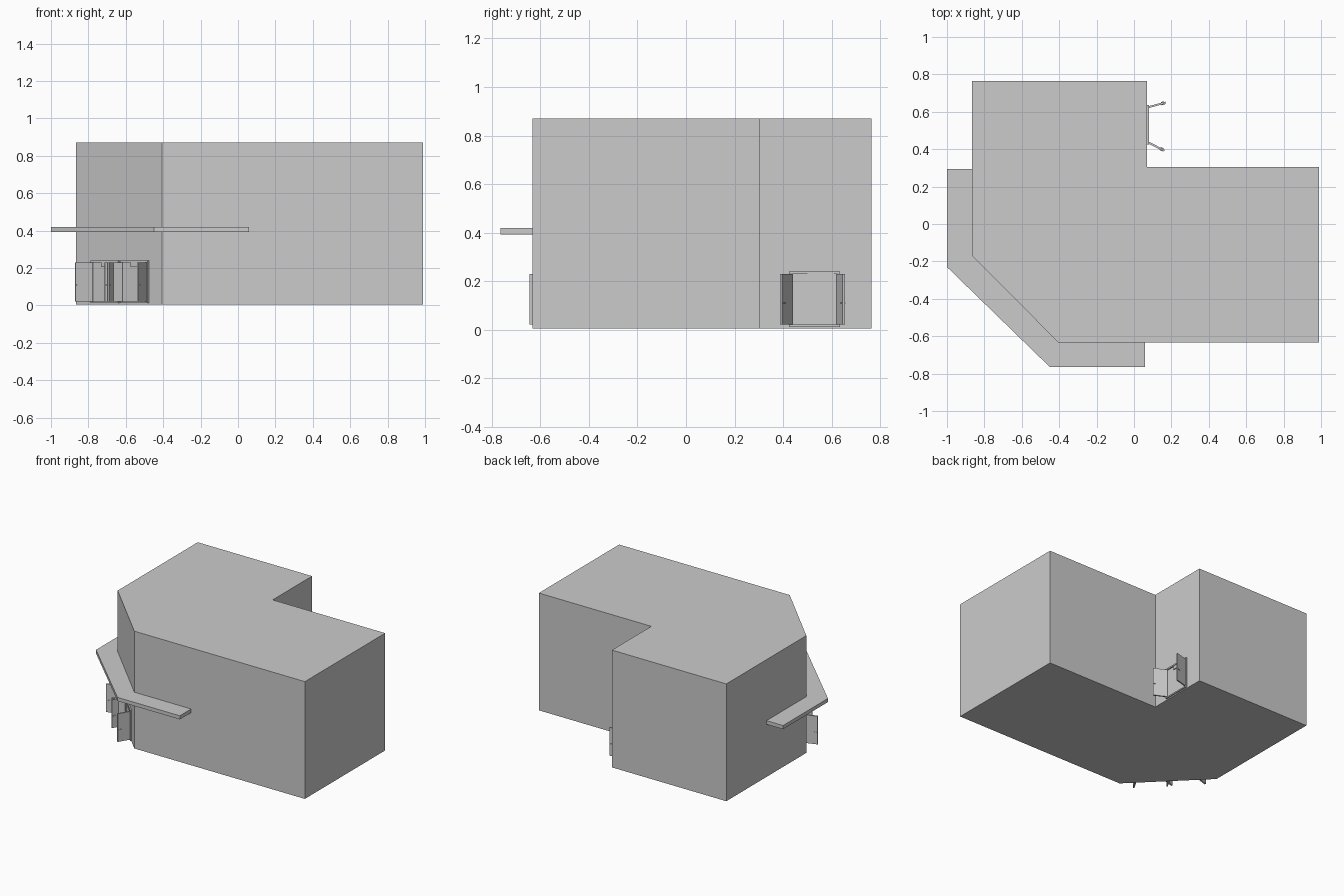
import bpy, bmesh
from math import radians
from mathutils import Matrix, Vector

if "Cube" in bpy.data.objects:
    bpy.data.objects.remove(bpy.data.objects["Cube"])


def prism(name, pts, z0, z1):
    # Extrude a flat outline between two heights
    bm = bmesh.new()
    face = bm.faces.new([bm.verts.new((x, y, z0)) for x, y in pts])
    ext = bmesh.ops.extrude_face_region(bm, geom=[face])
    top = [v for v in ext["geom"] if isinstance(v, bmesh.types.BMVert)]
    bmesh.ops.translate(bm, verts=top, vec=(0, 0, z1 - z0))
    bmesh.ops.recalc_face_normals(bm, faces=bm.faces[:])
    return finish(name, bm)


def finish(name, bm):
    me = bpy.data.meshes.new(name)
    bm.to_mesh(me)
    bm.free()
    ob = bpy.data.objects.new(name, me)
    bpy.context.collection.objects.link(ob)
    return ob


def box(name, lo, hi, matrix):
    lo, hi = Vector(lo), Vector(hi)
    bm = bmesh.new()
    bmesh.ops.create_cube(bm, size=1)
    size = Matrix.Diagonal((*(hi - lo), 1))
    bm.transform(matrix @ Matrix.Translation((lo + hi) / 2) @ size)
    return finish(name, bm)


def double_door(name, x, y, turn):
    # Frame and two open leaves, built facing -y and then turned
    m = Matrix.Translation((x, y, 0)) @ Matrix.Rotation(radians(turn), 4, 'Z')
    box(name + "_header", (-0.105, -0.01, 0.23), (0.105, 0.005, 0.24), m)
    box(name + "_sill", (-0.105, -0.01, 0.012), (0.105, 0.005, 0.021), m)
    box(name + "_closer", (-0.03, -0.006, 0.205), (0.08, 0.002, 0.23), m)
    for side, s, angle in (("left", -1, -27), ("right", 1, 15)):
        box(f"{name}_{side}_jamb", (s * 0.1 - 0.005, -0.01, 0.02),
            (s * 0.1 + 0.005, 0.005, 0.232), m)
        leaf = m @ Matrix.Translation((s * 0.095, -0.008, 0)) @ Matrix.Rotation(radians(angle), 4, 'Z')
        box(f"{name}_{side}_leaf", (-0.005, -0.095, 0.022), (0.005, 0, 0.23), leaf)
        box(f"{name}_{side}_handle", (-0.009, -0.088, 0.108), (0.009, -0.07, 0.113), leaf)


# Main L-shaped block with a cut corner
prism("building_block", [(-0.865, 0.765), (-0.865, -0.17), (-0.405, -0.633), (0.99, -0.633),
                         (0.99, 0.305), (0.07, 0.305), (0.07, 0.765)], 0.004, 0.871)

# Canopy wrapping the cut corner
prism("canopy", [(-0.865, 0.295), (-1.0, 0.295), (-1.0, -0.23), (-0.45, -0.765),
                 (0.06, -0.765), (0.06, -0.633), (-0.405, -0.633), (-0.865, -0.17)], 0.393, 0.42)

# Two corner entrances and one back door
double_door("corner_door_left", -0.708, -0.328, -45)
double_door("corner_door_right", -0.55, -0.487, -45)
double_door("back_door", 0.07, 0.53, 90)
